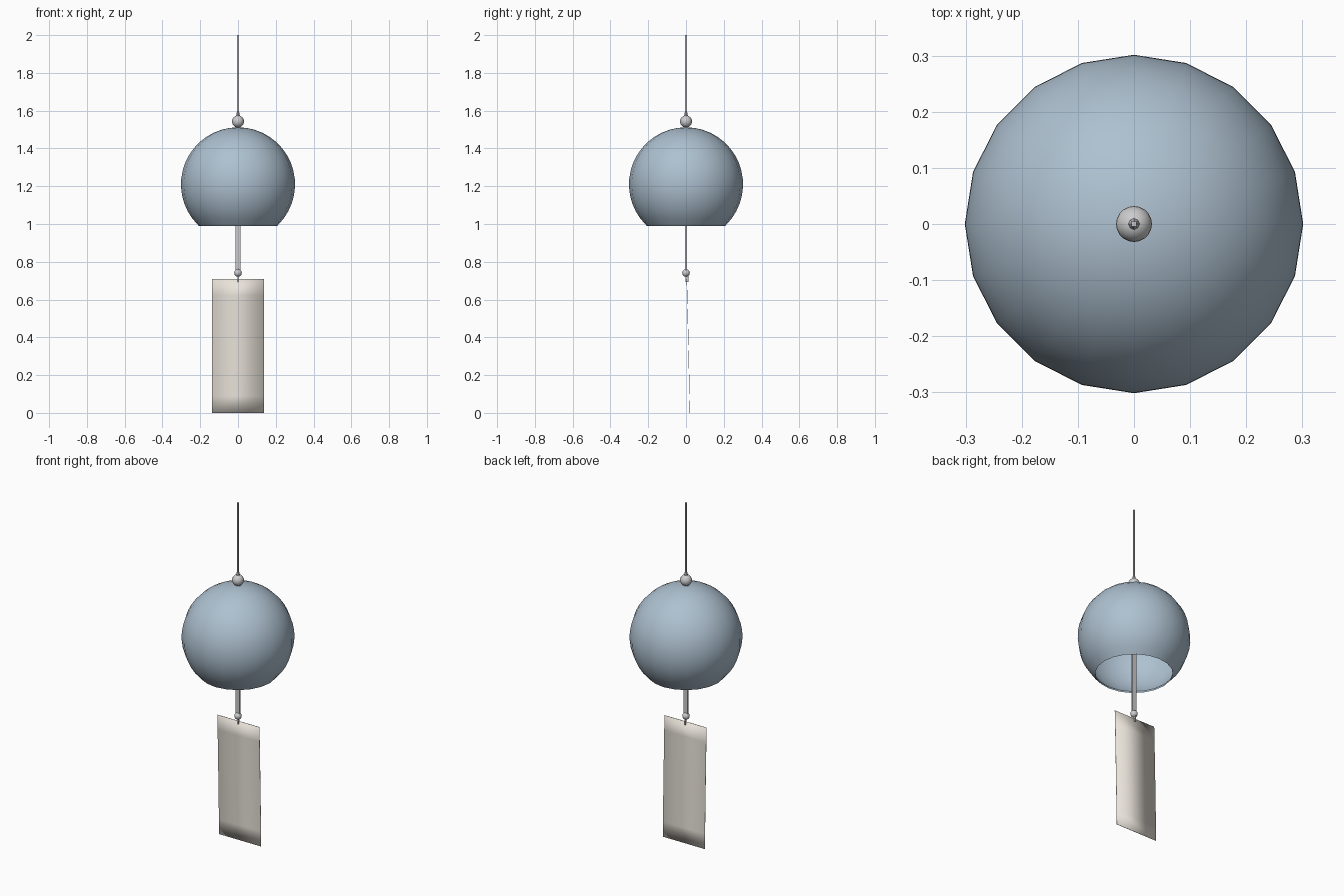
import bpy, bmesh, math
from mathutils import Vector

if "Cube" in bpy.data.objects:
    bpy.data.objects.remove(bpy.data.objects["Cube"])


def material(name, rgb):
    m = bpy.data.materials.new(name)
    m.diffuse_color = (*rgb, 1)
    m.use_nodes = True
    m.node_tree.nodes["Principled BSDF"].inputs["Base Color"].default_value = m.diffuse_color
    return m


def add_object(name, bm, mat=None, smooth=False):
    bmesh.ops.recalc_face_normals(bm, faces=bm.faces)
    me = bpy.data.meshes.new(name)
    bm.to_mesh(me)
    bm.free()
    ob = bpy.data.objects.new(name, me)
    bpy.context.collection.objects.link(ob)
    if mat:
        me.materials.append(mat)
    if smooth:
        bpy.ops.object.select_all(action='DESELECT')
        ob.select_set(True)
        bpy.context.view_layer.objects.active = ob
        bpy.ops.object.shade_smooth_by_angle(angle=math.radians(40))
    return ob


def bead(name, r, z):
    bm = bmesh.new()
    bmesh.ops.create_uvsphere(bm, u_segments=20, v_segments=12, radius=r)
    bmesh.ops.translate(bm, vec=(0, 0, z), verts=bm.verts)
    add_object(name, bm, smooth=True)


def strip(name, wx, wy, z0, z1, y=0):
    bm = bmesh.new()
    bmesh.ops.create_cube(bm, size=1)
    bmesh.ops.scale(bm, vec=(wx, wy, z1 - z0), verts=bm.verts)
    bmesh.ops.translate(bm, vec=(0, y, (z0 + z1) / 2), verts=bm.verts)
    return add_object(name, bm)


blue = material("blue_glass", (0.42, 0.53, 0.63))
cream = material("cream_paper", (0.82, 0.77, 0.70))

# Glass bell: thin spherical shell, open at the bottom
R, T, CZ, RINGS, SIDES = 0.302, 0.006, 1.21, 16, 20
END = math.acos(-0.215 / R)
outer = [(R * math.sin(END * i / RINGS), CZ + R * math.cos(END * i / RINGS))
         for i in range(RINGS + 1)]
inner = [((R - T) * math.sin(END * i / RINGS), CZ + (R - T) * math.cos(END * i / RINGS))
         for i in range(RINGS, -1, -1)]
lip = [((R - T / 2) * math.sin(END) - 0.002, 0.99)]
profile = [Vector((r, 0, z)) for r, z in outer + lip + inner]
bm = bmesh.new()
vs = [bm.verts.new(p) for p in profile]
es = [bm.edges.new(pair) for pair in zip(vs, vs[1:])]
bmesh.ops.spin(bm, geom=vs + es, cent=(0, 0, 0), axis=(0, 0, 1),
               angle=math.tau, steps=SIDES, use_merge=True)
bmesh.ops.remove_doubles(bm, verts=bm.verts, dist=0.0005)
add_object("glass_bell", bm, blue, smooth=True)

# Hanging cord with a knot above the top bead
strip("hanging_cord", 0.009, 0.009, 1.54, 2.0)
bm = bmesh.new()
bmesh.ops.create_cone(bm, segments=8, radius1=0.012, radius2=0.004, depth=0.04, cap_ends=True)
bmesh.ops.translate(bm, vec=(0, 0, 1.583), verts=bm.verts)
add_object("cord_knot", bm, smooth=True)
bead("top_bead", 0.032, 1.543)

# Flat clapper strip inside the bell, and its bead
strip("clapper_strip", 0.026, 0.008, 0.74, 1.52)
bead("lower_bead", 0.02, 0.741)

# Short loop of thread through the paper
strip("paper_thread", 0.006, 0.014, 0.692, 0.735, y=0.005)

# Paper tag, gently bowed backwards
bm = bmesh.new()
bmesh.ops.create_grid(bm, x_segments=1, y_segments=8, size=0.5)
for v in bm.verts:
    t = 0.5 - v.co.y
    v.co = (v.co.x * 0.274, 0.004 + 0.020 * t - 0.004 * t * t, 0.71 * (1 - t))
paper = add_object("paper_tag", bm, cream, smooth=True)
mod = paper.modifiers.new("thickness", 'SOLIDIFY')
mod.thickness = 0.002
mod.offset = 0
